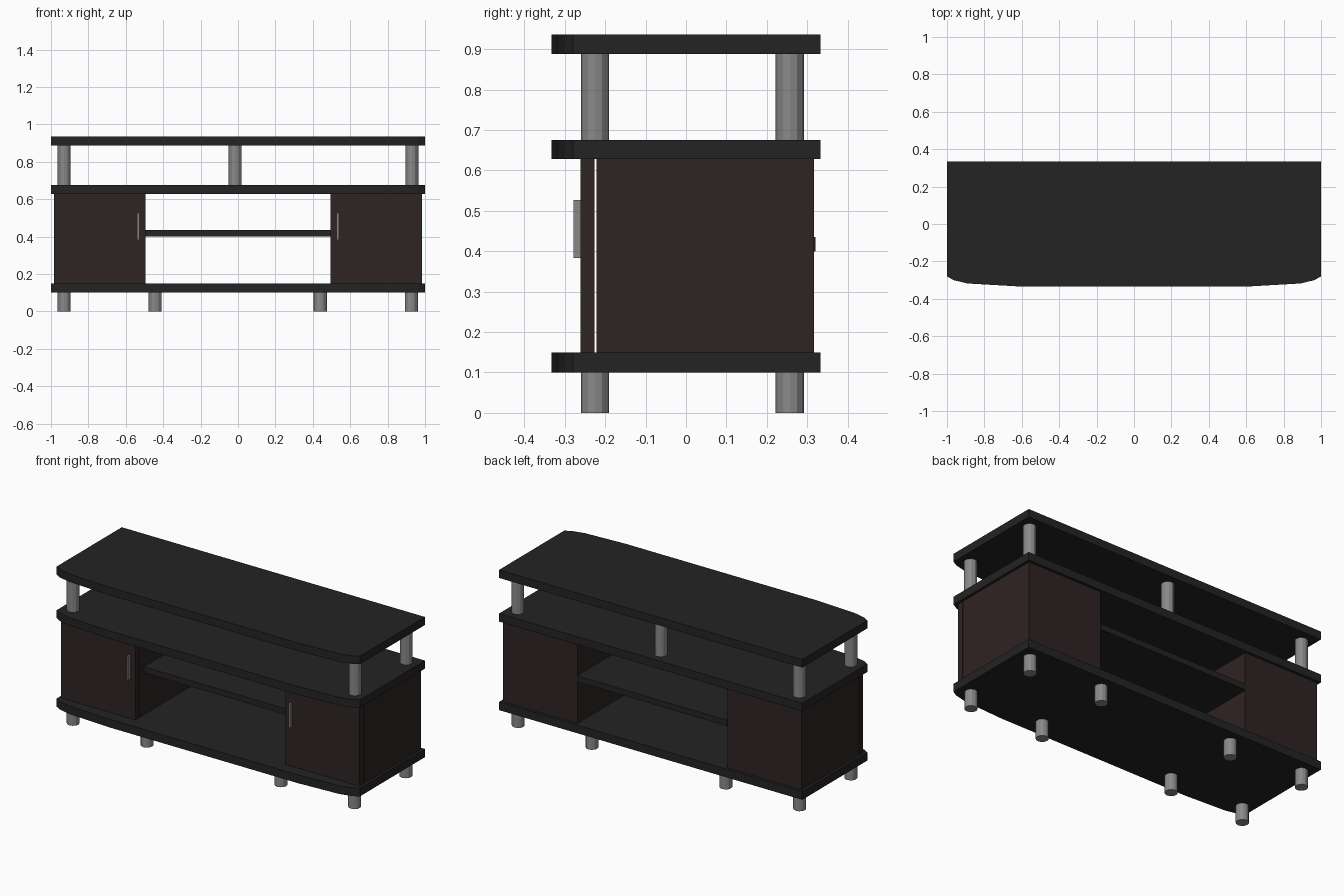
import bpy, bmesh, math

if "Cube" in bpy.data.objects:
    bpy.data.objects.remove(bpy.data.objects["Cube"])


def material(name, rgb):
    m = bpy.data.materials.new(name)
    m.diffuse_color = (*rgb, 1)
    m.use_nodes = True
    m.node_tree.nodes["Principled BSDF"].inputs["Base Color"].default_value = m.diffuse_color
    return m


BLACK = material("black_board", (0.017, 0.017, 0.017))
BROWN = material("dark_brown_wood", (0.028, 0.017, 0.017))
GREY = material("grey_metal", (0.25, 0.25, 0.25))


def finish(name, bm, mat):
    bmesh.ops.recalc_face_normals(bm, faces=bm.faces[:])
    me = bpy.data.meshes.new(name)
    bm.to_mesh(me)
    bm.free()
    me.materials.append(mat)
    ob = bpy.data.objects.new(name, me)
    bpy.context.collection.objects.link(ob)


def prism(name, outline, z0, z1, mat):
    bm = bmesh.new()
    low = [bm.verts.new((x, y, z0)) for x, y in outline]
    high = [bm.verts.new((x, y, z1)) for x, y in outline]
    bm.faces.new(low)
    bm.faces.new(high)
    n = len(outline)
    for i in range(n):
        j = (i + 1) % n
        bm.faces.new((low[i], low[j], high[j], high[i]))
    finish(name, bm, mat)


def box(name, x0, x1, y0, y1, z0, z1, mat):
    x0, x1 = sorted((x0, x1))
    prism(name, [(x0, y0), (x1, y0), (x1, y1), (x0, y1)], z0, z1, mat)


def post(name, x, y, z0, z1, r=0.035, sides=12):
    ring = [(x + r * math.cos(math.tau * i / sides),
             y + r * math.sin(math.tau * i / sides)) for i in range(sides)]
    prism(name, ring, z0, z1, GREY)


# Three boards with a softly bowed front
half = [(0.63, -0.333), (0.89, -0.318), (0.965, -0.3), (1.0, -0.28), (1.0, 0.333)]
outline = half + [(-x, y) for x, y in reversed(half)]
for name, z0, z1 in (("bottom_board", 0.10, 0.149),
                     ("middle_board", 0.628, 0.676),
                     ("top_board", 0.888, 0.936)):
    prism(name, outline, z0, z1, BLACK)

# Feet under the bottom board, posts under the top board
FRONT, BACK = -0.225, 0.257
for x in (-0.93, -0.443, 0.44, 0.927):
    for y in (FRONT, BACK):
        post("foot", x, y, 0.0, 0.10)
for x in (-0.93, 0.93):
    for y in (FRONT, BACK):
        post("upper_post", x, y, 0.676, 0.888)
post("centre_back_post", -0.015, BACK, 0.676, 0.888)

# Cabinets with doors and handles on both sides
for s in (-1, 1):
    box("cabinet", s * 0.495, s * 0.985, -0.221, 0.317, 0.149, 0.628, BROWN)
    box("door", s * 0.495, s * 0.985, -0.261, -0.226, 0.149, 0.628, BROWN)
    box("door_handle", s * 0.527, s * 0.539, -0.278, -0.261, 0.383, 0.527, GREY)

# Shelf between the cabinets
box("middle_shelf", -0.495, 0.495, -0.18, 0.321, 0.4, 0.435, BLACK)
